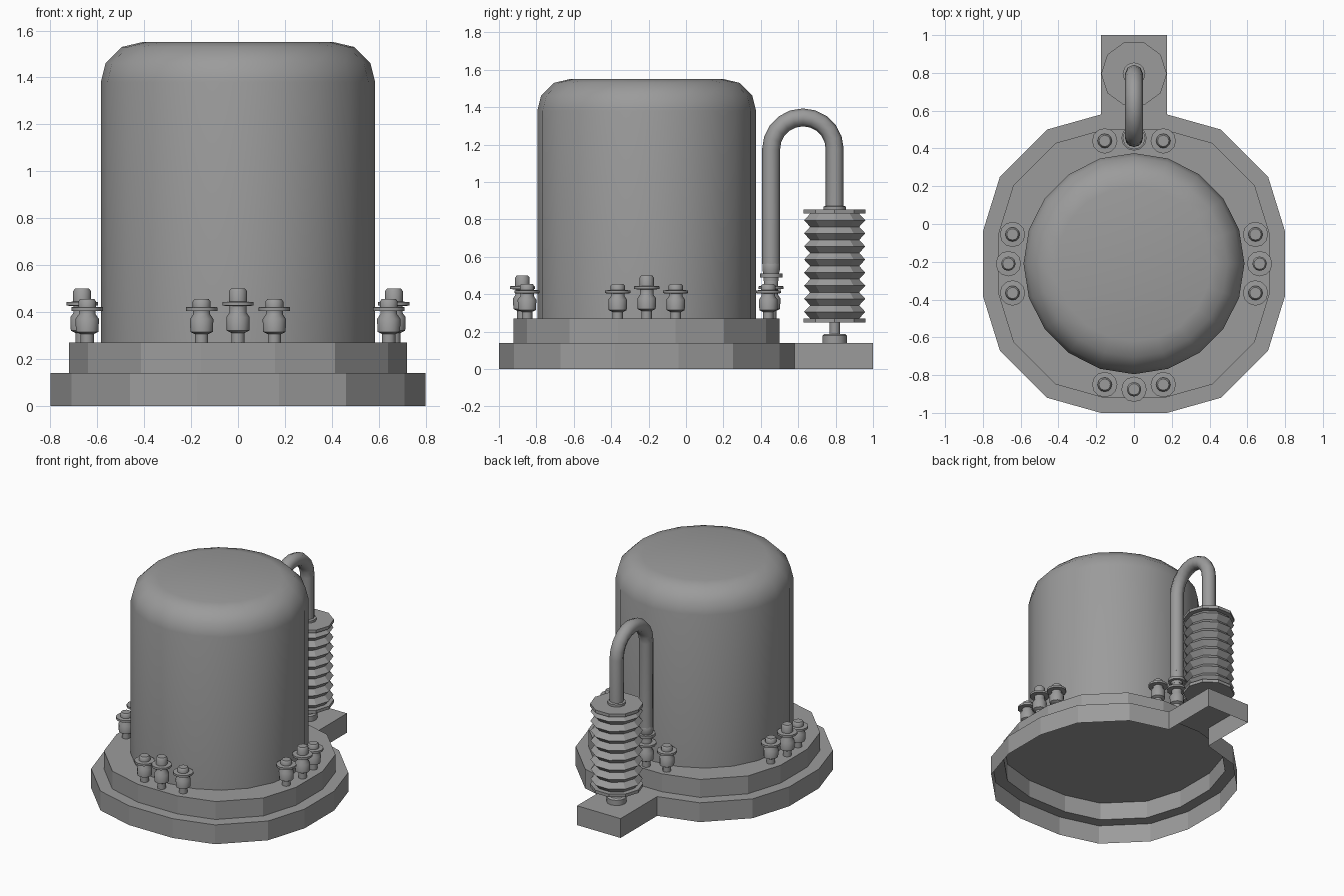
import bpy, bmesh
from math import sin, cos, pi, radians

cube = bpy.data.objects.get("Cube")
if cube:
    bpy.data.objects.remove(cube, do_unlink=True)

grey = bpy.data.materials.new("plain_grey")
grey.use_nodes = True
colour = (0.33, 0.33, 0.33, 1)
grey.diffuse_color = colour
grey.node_tree.nodes["Principled BSDF"].inputs["Base Color"].default_value = colour


def finish(name, bm, smooth_angle=None):
    bmesh.ops.recalc_face_normals(bm, faces=bm.faces)
    mesh = bpy.data.meshes.new(name)
    bm.to_mesh(mesh)
    bm.free()
    mesh.materials.append(grey)
    obj = bpy.data.objects.new(name, mesh)
    bpy.context.collection.objects.link(obj)
    if smooth_angle:
        bpy.ops.object.select_all(action='DESELECT')
        obj.select_set(True)
        bpy.context.view_layer.objects.active = obj
        bpy.ops.object.shade_smooth_by_angle(angle=radians(smooth_angle))
    return obj


def bridge(bm, a, b, skip=()):
    n = len(a)
    for i in range(n):
        if i not in skip:
            bm.faces.new((a[i], a[(i + 1) % n], b[(i + 1) % n], b[i]))


def lathe(name, centre, profile, sides, smooth_angle=None, bottom=True):
    """Turn (radius, height) pairs round a vertical axis and cap the ends."""
    bm = bmesh.new()
    rings = []
    for r, z in profile:
        rings.append([bm.verts.new((centre[0] + r * cos(2 * pi * i / sides),
                                    centre[1] + r * sin(2 * pi * i / sides), z))
                      for i in range(sides)])
    for a, b in zip(rings, rings[1:]):
        bridge(bm, a, b)
    bm.faces.new(rings[-1])
    if bottom:
        bm.faces.new(rings[0])
    return finish(name, bm, smooth_angle)


# Stepped base: open underneath, with a hollow shelf at the back
quarter = [(0.80, 0.17), (0.71, 0.46), (0.46, 0.71), (0.175, 0.79)]
outline = (quarter + [(-x, y) for x, y in reversed(quarter)]
           + [(-x, -y) for x, y in quarter]
           + [(x, -y) for x, y in reversed(quarter)])
MID_Y = -0.21
LEDGE, DECK = 0.14, 0.27
bm = bmesh.new()
rings = [[bm.verts.new((x * s, MID_Y + y * s, z)) for x, y in outline]
         for s, z in ((1, 0), (1, LEDGE), (0.9, LEDGE), (0.9, DECK))]
back = 3  # edge where the shelf joins
bridge(bm, rings[0], rings[1], skip=(back,))
bridge(bm, rings[1], rings[2])
bridge(bm, rings[2], rings[3])
bm.faces.new(rings[3])
low = [rings[0][back], rings[0][back + 1]]
top = [rings[1][back], rings[1][back + 1]]
end_low = [bm.verts.new((v.co.x, 1, 0)) for v in low]
end_top = [bm.verts.new((v.co.x, 1, LEDGE)) for v in top]
bm.faces.new((top[0], top[1], end_top[1], end_top[0]))
bm.faces.new((end_low[0], end_low[1], end_top[1], end_top[0]))
for i in range(2):
    bm.faces.new((low[i], top[i], end_top[i], end_low[i]))
finish("stepped_base", bm)

# Main tank with a rounded top
lathe("tank", (0, MID_Y),
      [(0.585, DECK), (0.585, 1.38), (0.565, 1.46), (0.495, 1.53), (0.41, 1.55)],
      20, 40, bottom=False)


# Terminals in groups of three; the middle one stands taller
def terminal(name, x, y, lift=0.0):
    lathe(name, (x, y),
          [(0.028, DECK), (0.028, 0.305 + lift / 4), (0.048, 0.315 + lift / 4),
           (0.05, 0.37 + lift / 3), (0.036, 0.39 + lift / 3), (0.036, 0.403 + lift),
           (0.067, 0.405 + lift), (0.067, 0.42 + lift), (0.038, 0.422 + lift),
           (0.038, 0.445 + lift * 2), (0.03, 0.455 + lift * 2)], 12, 40)


for off in (-0.155, 0, 0.155):
    mid = off == 0
    lift = 0.022 if mid else 0.0
    terminal("front_terminal", off, -0.875 if mid else -0.85, lift)
    terminal("back_terminal", off, 0.455 if mid else 0.44, lift)
    for side, label in ((1, "left"), (-1, "right")):
        terminal(label + "_terminal", side * (0.665 if mid else 0.643), MID_Y + off, lift)

# Joint between the back terminal and the pipe
PIPE_Y, POST_Y = 0.455, 0.795
lathe("pipe_joint", (0, PIPE_Y),
      [(0.04, 0.47), (0.04, 0.49), (0.06, 0.49), (0.06, 0.51), (0.042, 0.51),
       (0.047, 0.53), (0.047, 0.56), (0.04, 0.575)], 12, 40)

# Bent pipe over to the insulator
bend_r = (POST_Y - PIPE_Y) / 2
bend_y, bend_z = PIPE_Y + bend_r, 1.175
path = [(0, PIPE_Y, 0.56)]
path += [(0, bend_y - bend_r * cos(pi * i / 10), bend_z + bend_r * sin(pi * i / 10))
         for i in range(11)]
path.append((0, POST_Y, 0.85))
curve = bpy.data.curves.new("bent_pipe", 'CURVE')
curve.dimensions = '3D'
curve.bevel_depth = 0.048
curve.bevel_resolution = 2
curve.use_fill_caps = True
spline = curve.splines.new('POLY')
spline.points.add(len(path) - 1)
for point, co in zip(spline.points, path):
    point.co = (*co, 1)
spline.use_smooth = True
curve.materials.append(grey)
pipe = bpy.data.objects.new("bent_pipe", curve)
bpy.context.collection.objects.link(pipe)

# Pleated insulator between two end plates, on a small foot
BOTTOM, TOP, PLEATS = 0.27, 0.83, 8
step = (TOP - BOTTOM) / PLEATS
pleats = [(0.138, BOTTOM)]
for i in range(PLEATS):
    pleats += [(0.172, BOTTOM + step * (i + 0.5)), (0.138, BOTTOM + step * (i + 1))]
lathe("insulator", (0, POST_Y), pleats, 10)
for name, z in (("lower_plate", 0.248), ("upper_plate", TOP)):
    lathe(name, (0, POST_Y), [(0.174, z), (0.174, z + 0.022)], 10)
lathe("pipe_collar", (0, POST_Y), [(0.06, 0.85), (0.06, 0.868), (0.05, 0.872)], 12, 40)
lathe("insulator_foot", (0, POST_Y),
      [(0.066, LEDGE), (0.066, 0.178), (0.055, 0.188), (0.028, 0.188), (0.028, 0.25)], 12, 40)
